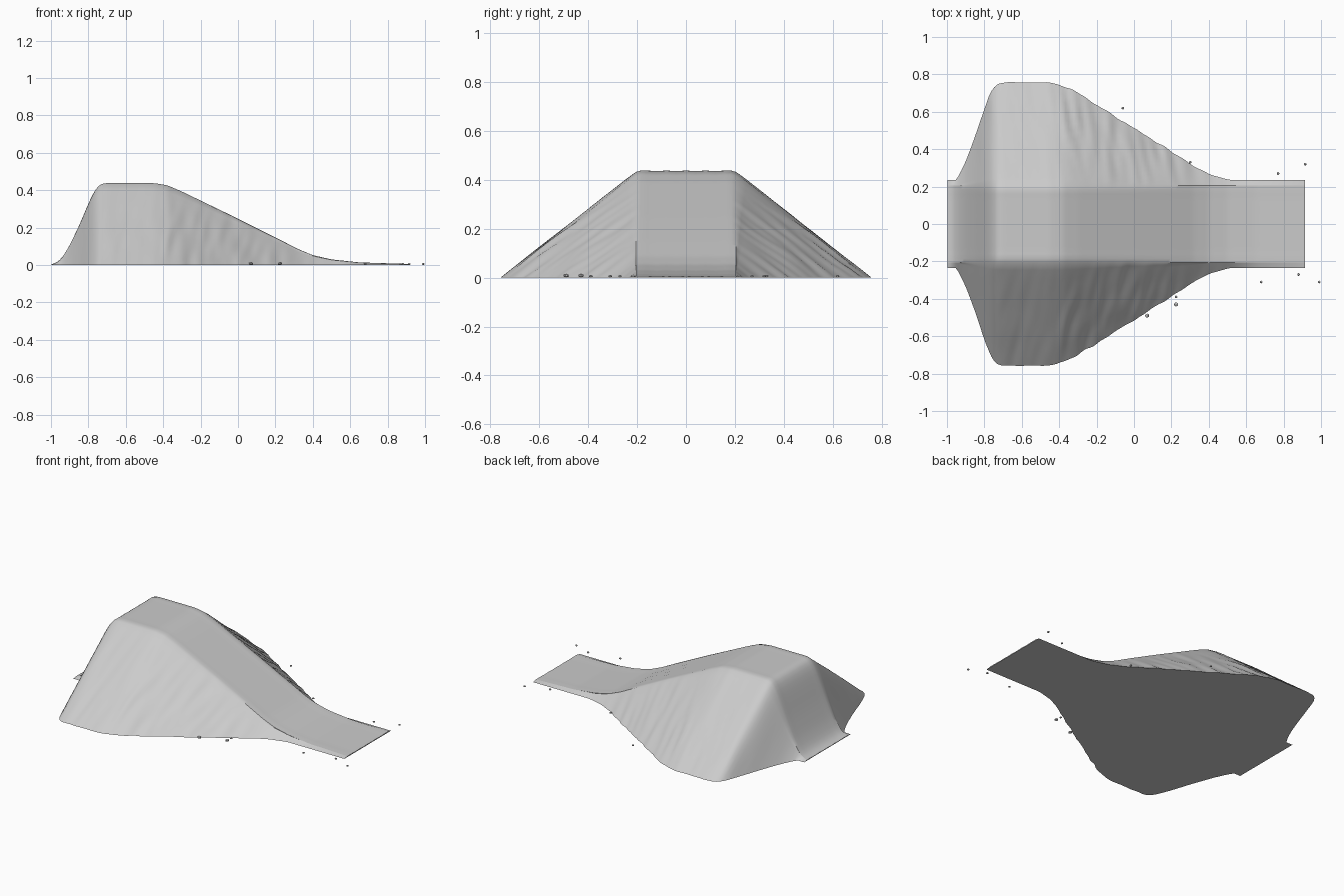
import bpy, bmesh, math, random
from mathutils import Vector, noise

cube = bpy.data.objects.get("Cube")
if cube:
    bpy.data.objects.remove(cube, do_unlink=True)
random.seed(4)


def make_material(name, value):
    mat = bpy.data.materials.new(name)
    mat.use_nodes = True
    colour = (value, value, value, 1)
    mat.diffuse_color = colour
    mat.node_tree.nodes["Principled BSDF"].inputs["Base Color"].default_value = colour
    return mat


earth = make_material("packed grey earth", 0.6)

# Ridge height along the length of the ramp
RIDGE = [(-1, 0.004), (-0.97, 0.012), (-0.94, 0.04), (-0.9, 0.105), (-0.85, 0.21),
         (-0.8, 0.328), (-0.77, 0.392), (-0.74, 0.43), (-0.71, 0.438), (-0.45, 0.438),
         (-0.38, 0.427), (-0.3, 0.393), (0, 0.248), (0.2, 0.148), (0.32, 0.086),
         (0.4, 0.053), (0.5, 0.03), (0.65, 0.014), (0.915, 0.006)]
TOP = 0.2


def ridge(x):
    for (xa, za), (xb, zb) in zip(RIDGE, RIDGE[1:]):
        if x <= xb:
            return za + (zb - za) * (x - xa) / (xb - xa)
    return RIDGE[-1][1]


def ripple(x, y, side):
    return noise.noise(Vector((x * 22 + y * 5, y * 6, side * 7)))


def half_section(x, side):
    """Points from the middle of the track out to the foot of the bank."""
    z = sum(ridge(x + d) for d in (-0.01, 0, 0.01)) / 3
    foot = max(0.235, TOP + 1.27 * z)
    rough = 0.014 if x > -0.4 else 0.006
    pts = [(y, z - 0.002 * math.sin(y * 40) ** 2) for y in (0, 0.04, 0.08, 0.12, 0.16)]
    pts += [(TOP - 0.015, z), (TOP + 0.005, z * 0.987)]
    for i in range(1, 13):
        t = i / 12
        y = TOP + (foot - TOP) * t
        bump = rough * ripple(x, y, side) * min(1, z * 4) * (0.3 + 0.7 * t)
        pts.append((y + bump * 0.8, max(0, z * (1 - t) + (bump * 0.5 if t < 1 else 0))))
    return pts


# Earth ramp: lofted cross-sections with a flat underside
bm = bmesh.new()
rows = []
COUNT = 130
for i in range(COUNT + 1):
    x = -0.998 + 1.913 * i / COUNT
    right = half_section(x, -1)
    left = half_section(x, 1)
    section = [(-y, z) for y, z in reversed(right)] + left[1:]
    rows.append([bm.verts.new((x, y, z)) for y, z in section])
for a, b in zip(rows, rows[1:]):
    for j in range(len(a) - 1):
        bm.faces.new((a[j], b[j], b[j + 1], a[j + 1]))
    bm.faces.new((a[0], a[-1], b[-1], b[0]))
bm.faces.new(rows[0])
bm.faces.new(list(reversed(rows[-1])))
bmesh.ops.recalc_face_normals(bm, faces=bm.faces)
mesh = bpy.data.meshes.new("earth_ramp")
bm.to_mesh(mesh)
bm.free()
ramp = bpy.data.objects.new("earth_ramp", mesh)
mesh.materials.append(earth)
bpy.context.collection.objects.link(ramp)
bpy.context.view_layer.objects.active = ramp
ramp.select_set(True)
bpy.ops.object.shade_smooth_by_angle(angle=math.radians(35))

# Loose pebbles scattered beside the ramp
PEBBLES = [(-0.06, 0.62), (0.3, 0.33), (0.77, 0.27), (0.915, 0.32), (0.99, -0.31),
           (0.88, -0.27), (0.68, -0.31), (0.225, -0.39), (0.225, -0.43), (0.07, -0.49)]
for n, (x, y) in enumerate(PEBBLES):
    size = 0.012 if n in (8, 9) else 0.008
    bpy.ops.mesh.primitive_ico_sphere_add(subdivisions=1, radius=size, location=(x, y, size * 0.7))
    pebble = bpy.context.object
    pebble.name = f"pebble_{n + 1}"
    pebble.scale.z = 0.7
    pebble.rotation_euler.z = random.uniform(0, math.pi)
    pebble.data.materials.append(earth)
